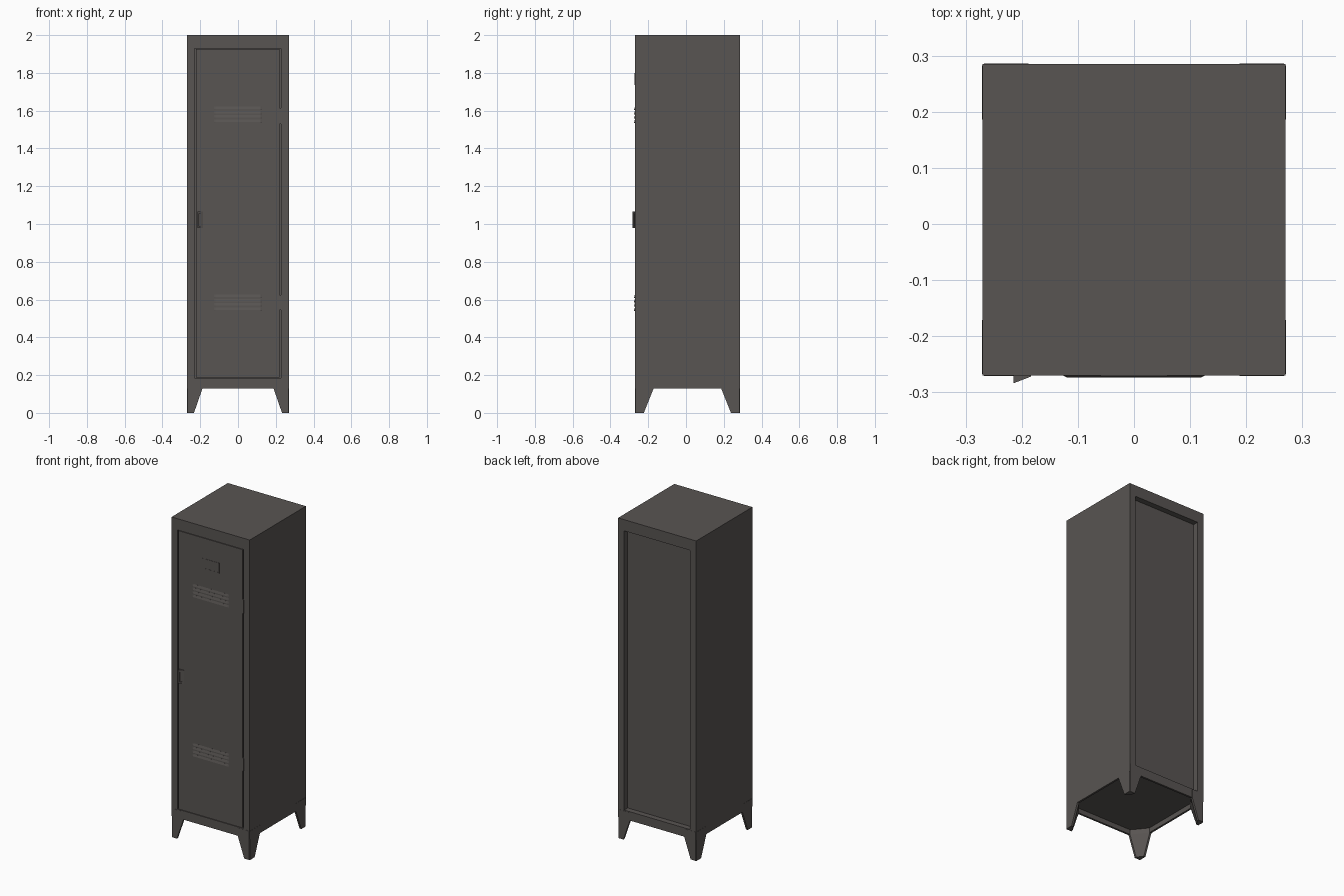
import bpy, bmesh
from mathutils import Vector

if "Cube" in bpy.data.objects:
    bpy.data.objects.remove(bpy.data.objects["Cube"])

grey = bpy.data.materials.new("dark warm grey")
grey.diffuse_color = (0.098, 0.089, 0.084, 1)
grey.use_nodes = True
grey.node_tree.nodes["Principled BSDF"].inputs["Base Color"].default_value = grey.diffuse_color

X, Y0, Y1 = 0.27, -0.27, 0.285      # body extents
ZB, ZT = 0.13, 2.0


def finish(bm, name):
    bmesh.ops.recalc_face_normals(bm, faces=bm.faces)
    me = bpy.data.meshes.new(name)
    bm.to_mesh(me)
    bm.free()
    me.materials.append(grey)
    ob = bpy.data.objects.new(name, me)
    bpy.context.collection.objects.link(ob)
    return ob


def box_bm(lo, hi):
    bm = bmesh.new()
    bmesh.ops.create_cube(bm, size=1)
    for v in bm.verts:
        v.co = Vector([(lo[i] + hi[i]) / 2 + v.co[i] * (hi[i] - lo[i]) for i in range(3)])
    bm.normal_update()
    return bm


def recess(bm, direction, lo, hi, depth):
    """Sink a rectangle (lo..hi) into the face looking along direction."""
    d = Vector(direction)
    axis = max(range(3), key=lambda i: abs(d[i]))
    face = max(bm.faces, key=lambda f: f.normal.dot(d))
    c = face.calc_center_median()
    for push in (0, depth):
        bmesh.ops.inset_individual(bm, faces=[face], thickness=0.002)
        for v in face.verts:
            for i in range(3):
                if i != axis:
                    v.co[i] = lo[i] if v.co[i] < c[i] else hi[i]
            v.co -= d * push


def prism(rings, name):
    """Closed solid through a list of matching point rings."""
    bm = bmesh.new()
    vs = [[bm.verts.new(p) for p in r] for r in rings]
    n = len(rings[0])
    for a, b in zip(vs, vs[1:]):
        for i in range(n):
            bm.faces.new((a[i], a[(i + 1) % n], b[(i + 1) % n], b[i]))
    bm.faces.new(vs[0])
    bm.faces.new(vs[-1])
    return finish(bm, name)


# cabinet body: door opening, recessed back panel, hollow underside
bm = box_bm((-X, Y0, ZB), (X, Y1, ZT))
recess(bm, (0, -1, 0), (-0.23, 0, 0.185), (0.227, 0, 1.93), 0.025)
recess(bm, (0, 1, 0), (-0.228, 0, 0.185), (0.228, 0, 1.93), 0.035)
recess(bm, (0, 0, -1), (-X + 0.012, Y0 + 0.012, 0), (X - 0.012, Y1 - 0.012, 0), 0.03)
finish(bm, "cabinet_body")

# door, flush with the frame
finish(box_bm((-0.222, Y0, 0.188), (0.219, Y0 + 0.022, 1.927)), "door")

# hinges bridging the right gap
for z0, z1 in ((0.545, 0.625), (1.53, 1.615)):
    finish(box_bm((0.217, Y0 - 0.001, z0), (0.229, Y0 + 0.02, z1)), "hinge")

# louvre slats: wedges leaning out from the door
for base in (0.54, 1.535):
    for k in range(4):
        z = base + k * 0.0225
        back, out = Y0 + 0.003, Y0 - 0.004
        rings = []
        for x, y in ((-0.126, Y0), (-0.119, out), (0.119, out), (0.126, Y0)):
            rings.append([(x, back, z), (x, y, z), (x, y, z + 0.006),
                          (x, Y0 - 0.0003, z + 0.019), (x, back, z + 0.019)])
        prism(rings, "louvre_slat")

# wedge handle with a finger recess
bm = box_bm((-0.215, Y0 - 0.014, 0.978), (-0.184, Y0 + 0.005, 1.065))
recess(bm, (0, -1, 0), (-0.209, 0, 0.99), (-0.195, 0, 1.053), 0.008)
for v in bm.verts:
    if v.co.y < Y0:
        v.co.y += 0.012 * (v.co.x + 0.215) / 0.031
finish(bm, "handle")

# label holder
bm = box_bm((-0.06, Y0 - 0.0015, 1.735), (0.06, Y0 + 0.003, 1.8))
recess(bm, (0, -1, 0), (-0.055, 0, 1.74), (0.055, 0, 1.795), 0.001)
finish(bm, "label_holder")

# tapered corner legs with a diagonal inner face
E = 0.001
for sx in (-1, 1):
    for sy in (-1, 1):
        cx = sx * (X + E)
        cy = Y1 + E if sy > 0 else Y0 - E
        rings = []
        for z, w, d in ((0, 0.038, 0.048), (ZB, 0.083, 0.1), (0.18, 0.083, 0.1)):
            rings.append([(cx - sx * 0.004, cy, z), (cx - sx * w, cy, z),
                          (cx - sx * w, cy - sy * 0.012, z),
                          (cx - sx * 0.012, cy - sy * d, z),
                          (cx, cy - sy * d, z), (cx, cy - sy * 0.004, z)])
        prism(rings, ("back" if sy > 0 else "front") + "_leg")
